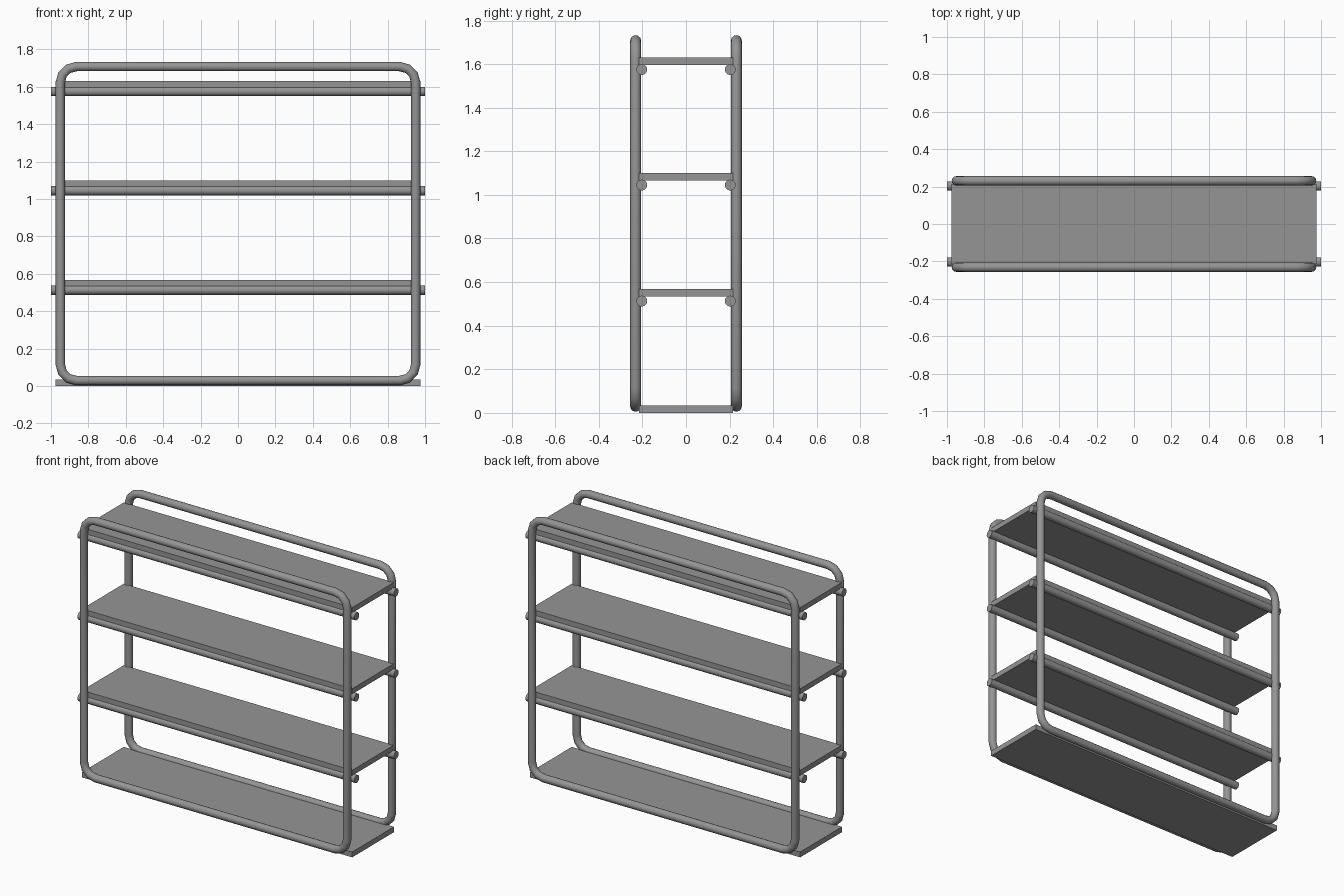
import bpy
from math import radians, sin, cos, pi

old = bpy.data.objects.get("Cube")
if old:
    bpy.data.objects.remove(old, do_unlink=True)

grey = bpy.data.materials.new("grey")
grey.use_nodes = True
grey.diffuse_color = (0.3, 0.3, 0.3, 1)
grey.node_tree.nodes["Principled BSDF"].inputs["Base Color"].default_value = (0.3, 0.3, 0.3, 1)

TUBE = 0.025


def finish(obj, name, smooth=False):
    obj.name = name
    obj.data.materials.append(grey)
    if smooth:
        bpy.ops.object.shade_smooth_by_angle(angle=radians(40))


def shelf(name, bottom):
    bpy.ops.mesh.primitive_cube_add(size=1, location=(0, 0, bottom + 0.0175))
    obj = bpy.context.object
    obj.scale = (1.95, 0.43, 0.035)
    bpy.ops.object.transform_apply(location=False, rotation=False, scale=True)
    finish(obj, name)


def rod(name, y, z):
    bpy.ops.mesh.primitive_cylinder_add(vertices=16, radius=TUBE, depth=2,
                                        location=(0, y, z), rotation=(0, pi / 2, 0))
    finish(bpy.context.object, name, True)


def frame(name, y):
    # Closed rounded rectangle swept with a round section
    half, low, high, bend, steps = 0.95, 0.03, 1.708, 0.085, 3
    corners = [(1, 1, 0), (-1, 1, 90), (-1, -1, 180), (1, -1, 270)]
    points = []
    for sx, sz, start in corners:
        cx = sx * (half - bend)
        cz = high - bend if sz > 0 else low + bend
        for i in range(steps + 1):
            a = radians(start + 90 * i / steps)
            points.append((cx + bend * cos(a), y, cz + bend * sin(a), 1))
    curve = bpy.data.curves.new(name, "CURVE")
    curve.dimensions = "3D"
    curve.bevel_depth = TUBE
    curve.bevel_resolution = 4
    spline = curve.splines.new("POLY")
    spline.points.add(len(points) - 1)
    for p, co in zip(spline.points, points):
        p.co = co
    spline.use_cyclic_u = True
    obj = bpy.data.objects.new(name, curve)
    bpy.context.collection.objects.link(obj)
    bpy.ops.object.select_all(action="DESELECT")
    obj.select_set(True)
    bpy.context.view_layer.objects.active = obj
    bpy.ops.object.convert(target="MESH")
    finish(bpy.context.object, name, True)


# Front and back tube frames
frame("front_frame", -0.231)
frame("back_frame", 0.231)

# Boards, the upper three resting on pairs of rods
shelf("bottom_shelf", 0.0)
for label, z in (("lower", 0.513), ("middle", 1.045), ("top", 1.575)):
    shelf(label + "_shelf", z + 0.02)
    for side, y in (("front", -0.203), ("back", 0.203)):
        rod(f"{label}_{side}_rod", y, z)
